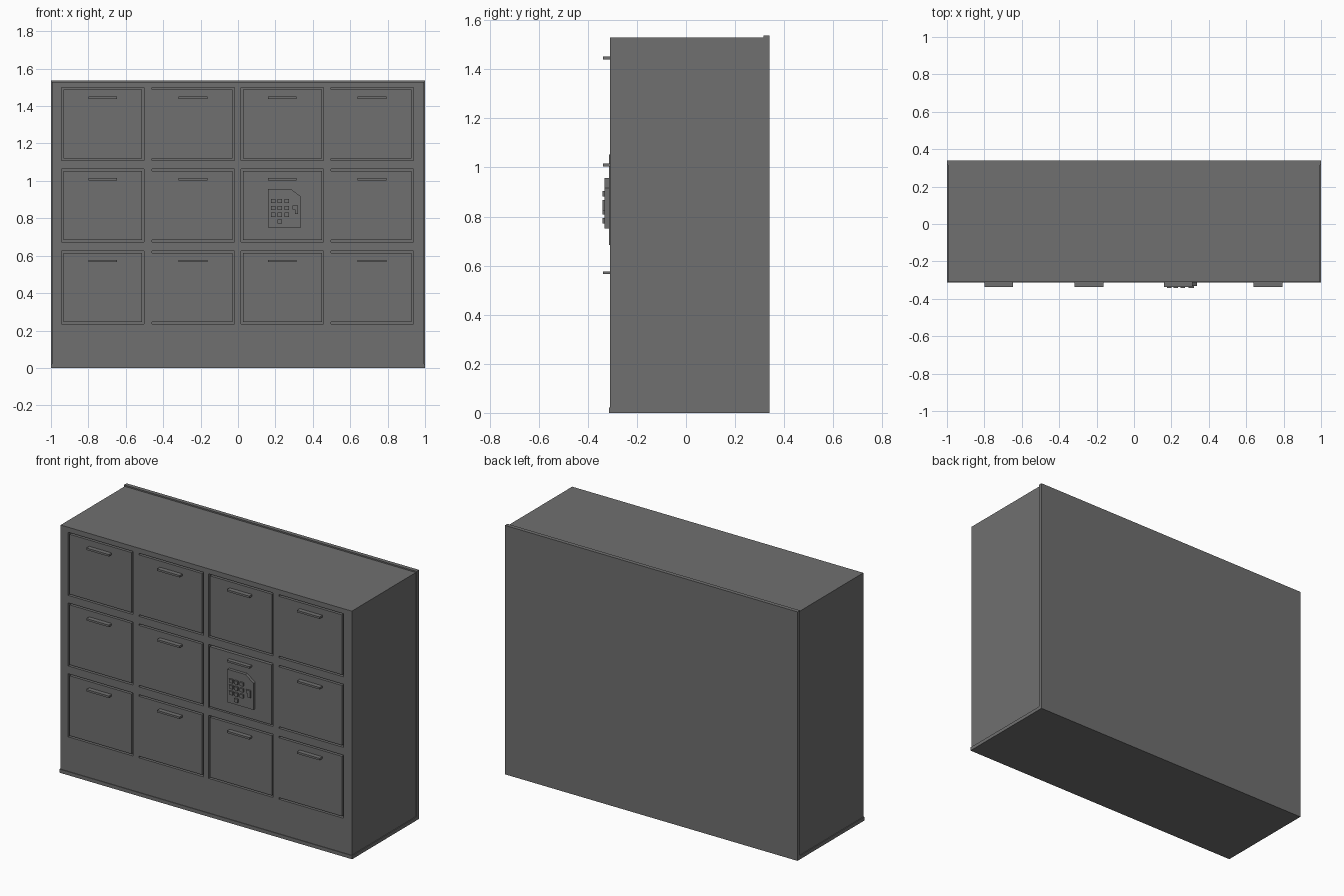
import bpy
import bmesh
from mathutils import Vector

if "Cube" in bpy.data.objects:
    bpy.data.objects.remove(bpy.data.objects["Cube"])

# One flat colour for the whole locker
grey = bpy.data.materials.new("dark grey metal")
grey.diffuse_color = (0.16, 0.16, 0.16, 1)
grey.use_nodes = True
grey.node_tree.nodes["Principled BSDF"].inputs["Base Color"].default_value = grey.diffuse_color


def add_box(bm, x0, x1, y0, y1, z0, z1):
    verts = bmesh.ops.create_cube(bm, size=1)["verts"]
    for v in verts:
        v.co = Vector((x1 if v.co.x > 0 else x0,
                       y1 if v.co.y > 0 else y0,
                       z1 if v.co.z > 0 else z0))


def make(name, bm):
    bmesh.ops.recalc_face_normals(bm, faces=bm.faces[:])
    mesh = bpy.data.meshes.new(name)
    bm.to_mesh(mesh)
    bm.free()
    mesh.materials.append(grey)
    obj = bpy.data.objects.new(name, mesh)
    bpy.context.collection.objects.link(obj)
    return obj


def box(name, *bounds):
    bm = bmesh.new()
    add_box(bm, *bounds)
    return make(name, bm)


def prism(name, outline, y0, y1):
    """Extrude an (x, z) outline along y."""
    bm = bmesh.new()
    face = bm.faces.new([bm.verts.new((x, y0, z)) for x, z in outline])
    new = bmesh.ops.extrude_face_region(bm, geom=[face])["geom"]
    for v in new:
        if isinstance(v, bmesh.types.BMVert):
            v.co.y = y1
    return make(name, bm)


FRONT = -0.31
DEPTH = 0.02      # door pocket depth
GAP = 0.01        # slit round each door
W, H = 0.442, 0.39
COLUMNS = [-0.944, -0.461, 0.016, 0.496]   # left edges of the openings
ROWS = [0.235, 0.673, 1.109]               # bottom edges of the openings

# Cabinet shell, back panel and base plate
body = box("cabinet_body", -0.995, 0.995, FRONT, 0.32, 0.01, 1.53)
box("back_panel", -1, 1, 0.315, 0.34, 0, 1.538)
box("base_plate", -1, 1, -0.314, 0.34, 0, 0.022)

# Door pockets cut into the front
bm = bmesh.new()
for x in COLUMNS:
    for z in ROWS:
        add_box(bm, x, x + W, FRONT - 0.05, FRONT + DEPTH, z, z + H)
cutter = make("pocket_cutter", bm)
cutter.hide_render = True
cutter.hide_viewport = True
cut = body.modifiers.new("pockets", "BOOLEAN")
cut.operation = "DIFFERENCE"
cut.solver = "EXACT"
cut.object = cutter

# Doors with pull handles; the second and fourth columns close up on the left
for c, x in enumerate(COLUMNS):
    for r, z in enumerate(ROWS):
        left = 0 if c % 2 else GAP
        front = FRONT - 0.003 if (c, r) == (2, 1) else FRONT
        box(f"door_{c + 1}_{r + 1}", x + left, x + W - GAP, front,
            FRONT + DEPTH, z + GAP, z + H - GAP)
        mid = x + W / 2
        box(f"handle_{c + 1}_{r + 1}", mid - 0.077, mid + 0.077, -0.338,
            FRONT + 0.005, z + 0.33, z + 0.342)

# Keypad plate with a clipped corner
prism("keypad_plate", [(0.16, 0.752), (0.337, 0.752), (0.337, 0.916),
                       (0.283, 0.956), (0.16, 0.956)], -0.331, FRONT)

# Keypad buttons: three rows of three and one below
keys = [(0.188 + 0.036 * i, 0.893 - 0.037 * j) for j in range(3) for i in range(3)]
keys.append((0.224, 0.782))
bm = bmesh.new()
for x, z in keys:
    add_box(bm, x - 0.012, x + 0.012, -0.341, -0.328, z - 0.011, z + 0.011)
make("keypad_buttons", bm)

# Hooked latch beside the buttons
prism("keypad_latch", [(0.292, 0.848), (0.304, 0.848), (0.304, 0.823),
                       (0.32, 0.823), (0.32, 0.868), (0.292, 0.868)],
      -0.341, -0.328)
